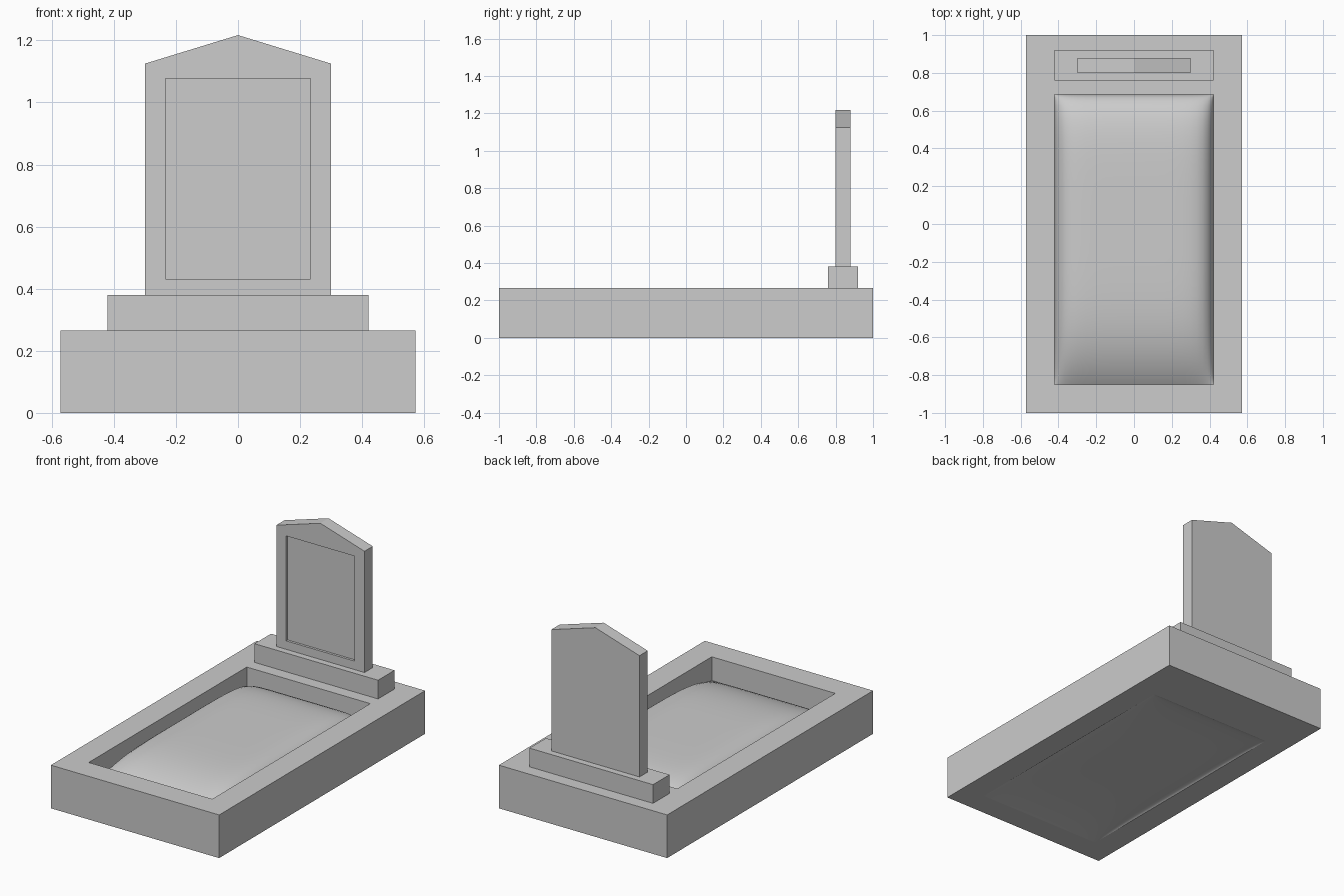
import bpy
import bmesh
import math

cube = bpy.data.objects.get("Cube")
if cube:
    bpy.data.objects.remove(cube, do_unlink=True)

GREY = (0.604, 0.604, 0.604, 1)
stone = bpy.data.materials.new("grey_stone")
stone.use_nodes = True
stone.diffuse_color = GREY
stone.node_tree.nodes["Principled BSDF"].inputs["Base Color"].default_value = GREY


def finish(bm, name, angle=35):
    """Turn a bmesh into a shaded object."""
    mesh = bpy.data.meshes.new(name)
    bm.to_mesh(mesh)
    bm.free()
    obj = bpy.data.objects.new(name, mesh)
    bpy.context.collection.objects.link(obj)
    mesh.materials.append(stone)
    bpy.ops.object.select_all(action='DESELECT')
    obj.select_set(True)
    bpy.context.view_layer.objects.active = obj
    bpy.ops.object.shade_smooth_by_angle(angle=math.radians(angle))
    return obj


def rectangle(bm, half_x, y0, y1, z):
    corners = [(-half_x, y0), (half_x, y0), (half_x, y1), (-half_x, y1)]
    return [bm.verts.new((x, y, z)) for x, y in corners]


def bridge(bm, a, b):
    for i in range(len(a)):
        j = (i + 1) % len(a)
        bm.faces.new((a[i], a[j], b[j], b[i]))


BED_X, BED_Y0, BED_Y1, KERB_Z = 0.42, -0.85, 0.685, 0.265


def bed_sheet(name, rim_z, rise, front_power, back_power, side_power, flip=False):
    """Domed sheet filling the bed, with rows packed toward its rim."""
    bm = bmesh.new()
    bmesh.ops.create_grid(bm, x_segments=24, y_segments=32, size=1)
    mid_y, half_y = (BED_Y0 + BED_Y1) / 2, (BED_Y1 - BED_Y0) / 2
    for v in bm.verts:
        u, w = (math.sin(math.pi / 2 * max(-1, min(1, t))) for t in v.co.xy)
        across = math.sqrt(max(0, 1 - u ** side_power))
        if w < 0:
            along = 1 - w ** front_power
        else:
            along = math.sqrt(max(0, 1 - w ** back_power))
        v.co = (u * BED_X, mid_y + w * half_y, rim_z + rise * across * along)
    if flip:
        bmesh.ops.reverse_faces(bm, faces=bm.faces)
    finish(bm, name, angle=80)


# Rectangular kerb around the bed
bm = bmesh.new()
loops = [rectangle(bm, 0.572, -1, 1, 0), rectangle(bm, 0.572, -1, 1, KERB_Z),
         rectangle(bm, BED_X, BED_Y0, BED_Y1, KERB_Z), rectangle(bm, BED_X, BED_Y0, BED_Y1, 0)]
for i in range(4):
    bridge(bm, loops[i], loops[(i + 1) % 4])
bmesh.ops.recalc_face_normals(bm, faces=bm.faces)
finish(bm, "kerb")

# Mound inside the kerb and the slightly hollow underside that closes it
bed_sheet("mound", 0.12, 0.13, 4, 6, 8)
bed_sheet("underside", 0.0, 0.02, 4, 4, 4, flip=True)

# Plinth under the headstone
bm = bmesh.new()
low = rectangle(bm, 0.42, 0.76, 0.92, KERB_Z)
high = rectangle(bm, 0.42, 0.76, 0.92, 0.38)
bridge(bm, low, high)
bm.faces.new(low)
bm.faces.new(high)
bmesh.ops.recalc_face_normals(bm, faces=bm.faces)
finish(bm, "plinth")

# Gabled headstone with a recessed front panel
bm = bmesh.new()
outline = [(-0.3, 0.38), (0.3, 0.38), (0.3, 1.125), (0, 1.217), (-0.3, 1.125)]
panel = [(-0.233, 0.432), (0.233, 0.432), (0.233, 1.077), (-0.233, 1.077)]
front, back = ([bm.verts.new((x, y, z)) for x, z in outline] for y in (0.8, 0.88))
rim, floor = ([bm.verts.new((x, y, z)) for x, z in panel] for y in (0.8, 0.815))
bridge(bm, front, back)
bridge(bm, rim, floor)
bm.faces.new(back)
bm.faces.new(floor)
for a, b, i, j in ((0, 1, 0, 1), (1, 2, 1, 2), (4, 0, 3, 0)):
    bm.faces.new((front[a], front[b], rim[j], rim[i]))
bm.faces.new((front[2], front[3], front[4], rim[3], rim[2]))
bmesh.ops.recalc_face_normals(bm, faces=bm.faces)
finish(bm, "headstone", angle=15)
